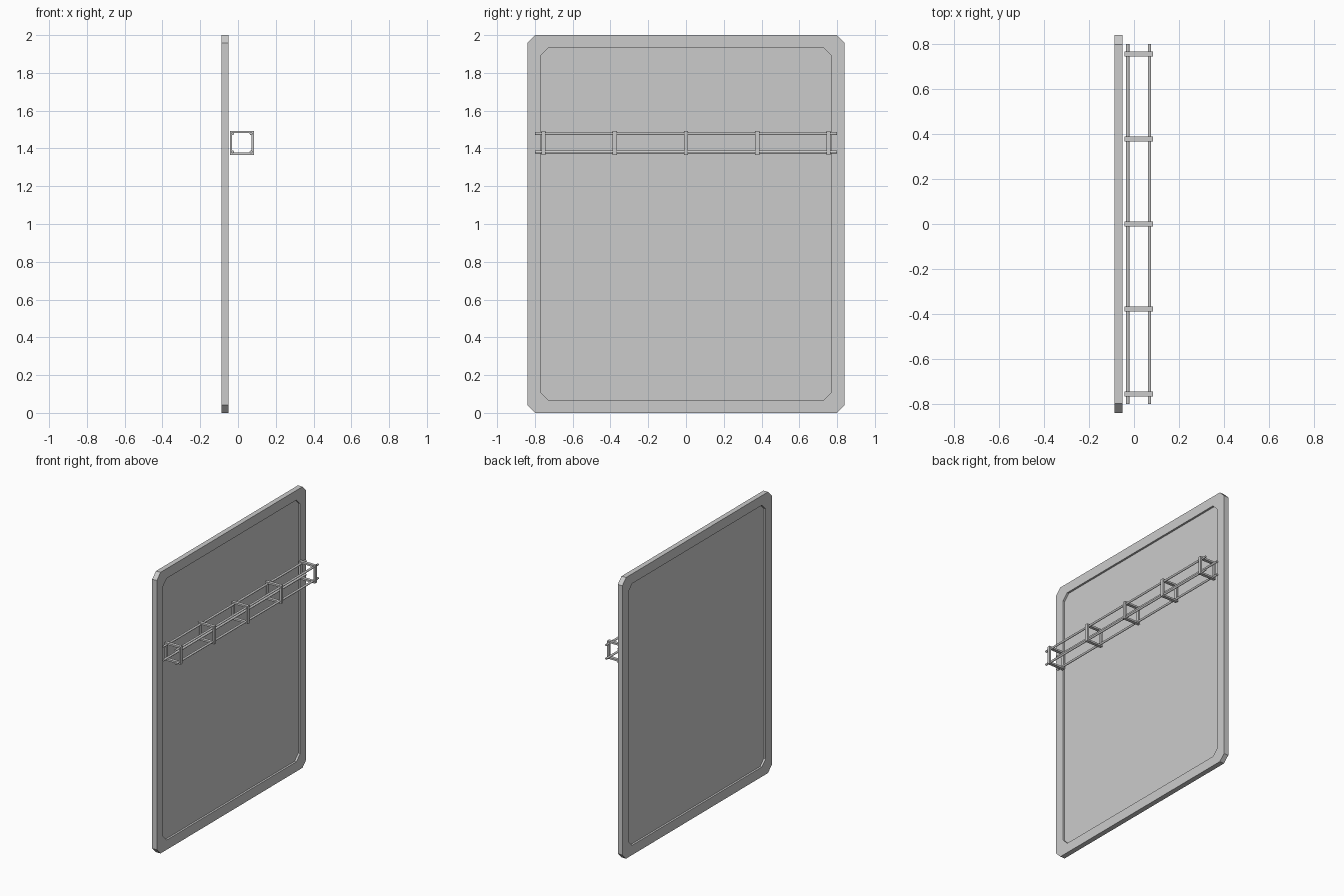
import bpy, bmesh, math
from mathutils import Matrix, Vector

if "Cube" in bpy.data.objects:
    bpy.data.objects.remove(bpy.data.objects["Cube"])


def finish(bm, name):
    bmesh.ops.recalc_face_normals(bm, faces=bm.faces)
    mesh = bpy.data.meshes.new(name)
    bm.to_mesh(mesh)
    bm.free()
    obj = bpy.data.objects.new(name, mesh)
    bpy.context.collection.objects.link(obj)
    return obj


def loft(loops, name, closed=False):
    """Skin equal-length point loops; cap the ends, or join last to first."""
    bm = bmesh.new()
    rings = [[bm.verts.new(p) for p in loop] for loop in loops]
    pairs = list(zip(rings, rings[1:]))
    if closed:
        pairs.append((rings[-1], rings[0]))
    else:
        bm.faces.new(rings[0])
        bm.faces.new(rings[-1])
    for a, b in pairs:
        n = len(a)
        for i in range(n):
            j = (i + 1) % n
            bm.faces.new((a[i], a[j], b[j], b[i]))
    return finish(bm, name)


def chamfered(x, inset, c=0.042, hy=0.84, hz=1.0):
    """Rectangle with cut corners in the yz plane."""
    y, z = hy - inset, hz - inset
    pts = [(y, z - c), (y - c, z), (c - y, z), (-y, z - c),
           (-y, c - z), (c - y, -z), (y - c, -z), (y, c - z)]
    return [(x, a, b + 1.0) for a, b in pts]


# Tall panel with a shallow recess on both faces
X0, X1, RIM, DEPTH = -0.087, -0.051, 0.069, 0.014
loft([chamfered(X0 + DEPTH, RIM), chamfered(X0, RIM), chamfered(X0, 0),
      chamfered(X1, 0), chamfered(X1, RIM), chamfered(X1 - DEPTH, RIM)], "panel")

# Four long round rails of the truss
CX, CZ = 0.0205, 1.43
for i, (sx, sz) in enumerate([(-1, -1), (-1, 1), (1, -1), (1, 1)]):
    bm = bmesh.new()
    bmesh.ops.create_cone(
        bm, cap_ends=True, segments=12, radius1=0.0075, radius2=0.0075, depth=1.6,
        matrix=Matrix.Translation(Vector((CX + sx * 0.0485, 0, CZ + sz * 0.0485)))
        @ Matrix.Rotation(math.pi / 2, 4, 'X'))
    finish(bm, f"truss_rail_{i + 1}")


def square(h, y):
    return [(CX + sx * h, y, CZ + sz * h)
            for sx, sz in [(-1, -1), (1, -1), (1, 1), (-1, 1)]]


# Five square frames tying the rails together
OUT, INN, HALF = 0.0635, 0.051, 0.011
for i in range(5):
    y = -0.755 + i * 0.3775
    loft([square(OUT, y - HALF), square(OUT, y + HALF),
          square(INN, y + HALF), square(INN, y - HALF)],
         f"truss_frame_{i + 1}", closed=True)
